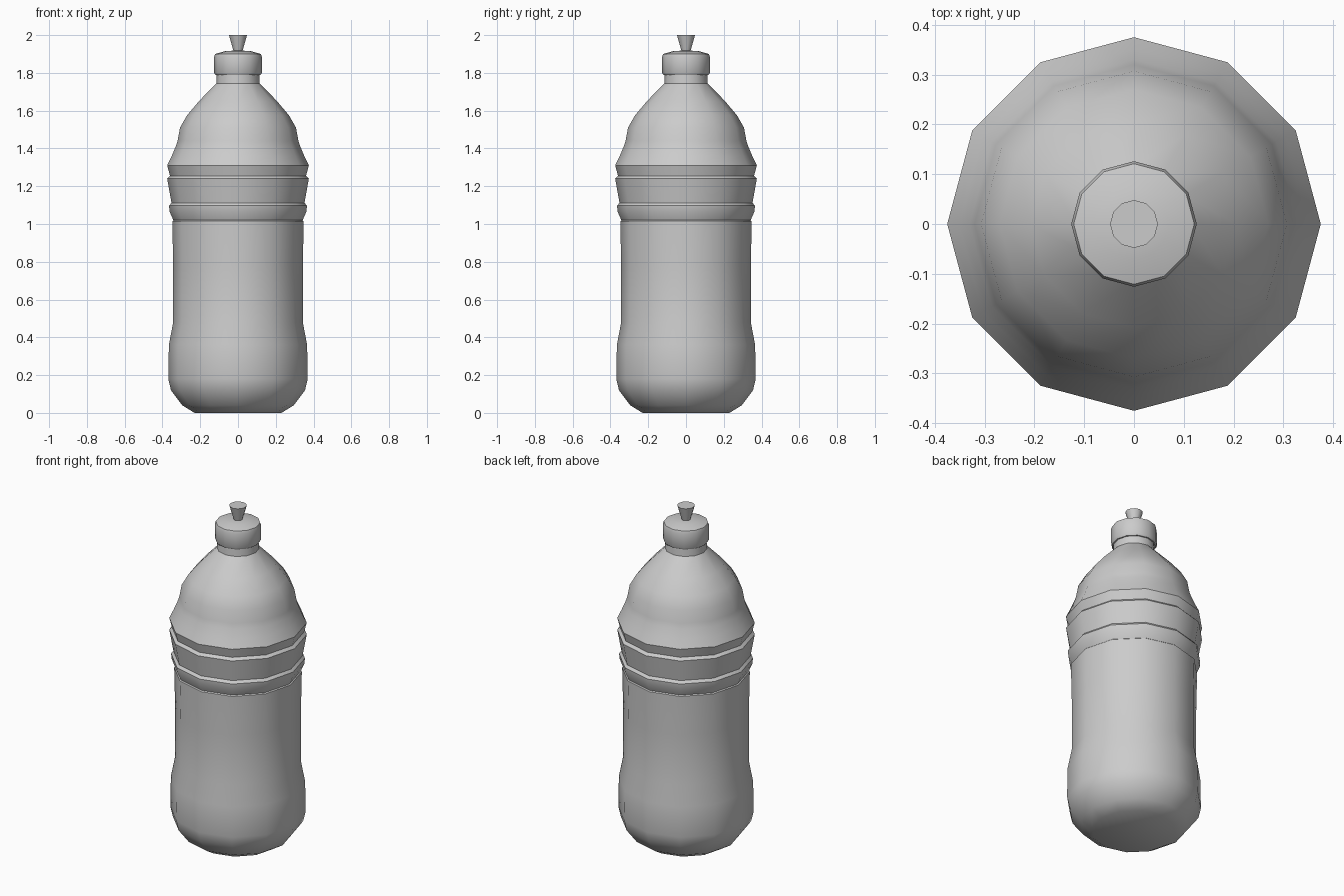
import bpy
import bmesh
import math

SIDES = 12

cube = bpy.data.objects.get("Cube")
if cube:
    bpy.data.objects.remove(cube, do_unlink=True)

grey = bpy.data.materials.new("plain_grey")
grey.use_nodes = True
colour = (0.6, 0.6, 0.6, 1)
grey.diffuse_color = colour
grey.node_tree.nodes["Principled BSDF"].inputs["Base Color"].default_value = colour


def lathe(name, profile):
    """Turn a (radius, height) profile, bottom to top, into a closed solid."""
    bm = bmesh.new()
    rings = []
    for radius, z in profile:
        angles = [math.tau * i / SIDES for i in range(SIDES)]
        rings.append([bm.verts.new((radius * math.cos(a), radius * math.sin(a), z))
                      for a in angles])
    for low, high in zip(rings, rings[1:]):
        for i in range(SIDES):
            j = (i + 1) % SIDES
            bm.faces.new((low[i], low[j], high[j], high[i]))
    bm.faces.new(rings[0][::-1])
    bm.faces.new(rings[-1])
    mesh = bpy.data.meshes.new(name)
    bm.to_mesh(mesh)
    bm.free()
    mesh.materials.append(grey)
    obj = bpy.data.objects.new(name, mesh)
    bpy.context.collection.objects.link(obj)
    bpy.ops.object.select_all(action="DESELECT")
    obj.select_set(True)
    bpy.context.view_layer.objects.active = obj
    bpy.ops.object.shade_smooth_by_angle(angle=math.radians(35))
    return obj


# Bottle: rounded base, waist, grip ridges, shoulder and neck
base = [(0.23, 0), (0.295, 0.04), (0.355, 0.12), (0.369, 0.18), (0.366, 0.36)]
waist = [(0.343, 0.48), (0.343, 0.78), (0.348, 1.015)]
ridges = [(0.342, 1.02), (0.362, 1.065), (0.365, 1.097), (0.352, 1.112),
          (0.375, 1.24), (0.36, 1.255), (0.375, 1.31)]
shoulder = [(0.351, 1.36), (0.33, 1.41), (0.32, 1.44), (0.307, 1.51),
            (0.27, 1.575), (0.207, 1.65), (0.115, 1.745)]
neck = [(0.112, 1.80)]
lathe("bottle", base + waist + ridges + shoulder + neck)

# Screw cap with a shallow domed top
lathe("cap", [(0.12, 1.79), (0.126, 1.80), (0.126, 1.885), (0.121, 1.90),
              (0.07, 1.915), (0.02, 1.918)])

# Flared drinking spout
lathe("spout", [(0.022, 1.91), (0.048, 2.0)])
